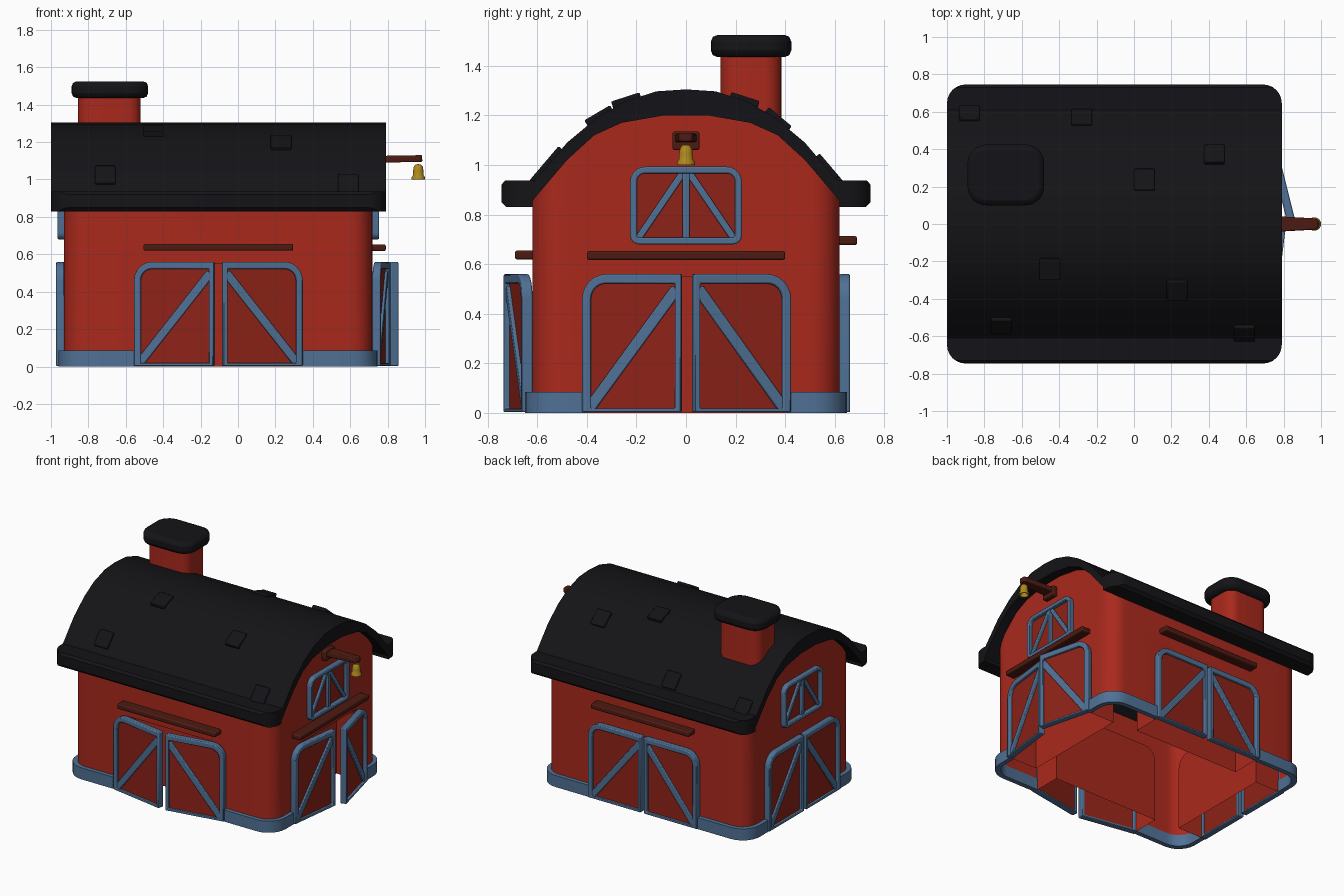
import bpy, bmesh, math
from mathutils import Matrix, Vector

if "Cube" in bpy.data.objects:
    bpy.data.objects.remove(bpy.data.objects["Cube"])

T = Matrix.Translation
R = lambda deg, ax: Matrix.Rotation(math.radians(deg), 4, ax)


def mat(name, c):
    m = bpy.data.materials.new(name)
    m.diffuse_color = (*c, 1)
    m.use_nodes = True
    m.node_tree.nodes["Principled BSDF"].inputs["Base Color"].default_value = m.diffuse_color
    return m


RED = mat("red_wood", (0.40, 0.022, 0.012))
PANEL = mat("door_red", (0.27, 0.016, 0.009))
BLUE = mat("blue_trim", (0.08, 0.165, 0.30))
BLACK = mat("black_roof", (0.007, 0.007, 0.009))
BROWN = mat("brown_wood", (0.075, 0.011, 0.006))
GOLD = mat("brass", (0.42, 0.25, 0.012))


def finish(name, bm, M, m, bevel=0):
    bm.transform(M)
    bmesh.ops.recalc_face_normals(bm, faces=bm.faces)
    me = bpy.data.meshes.new(name)
    bm.to_mesh(me)
    bm.free()
    me.materials.append(m)
    ob = bpy.data.objects.new(name, me)
    bpy.context.collection.objects.link(ob)
    if bevel:
        b = ob.modifiers.new("bevel", 'BEVEL')
        b.width, b.segments = bevel, 2
    return ob


def prism(name, pts, d0, d1, M, m, hole=None, bevel=0):
    """Extrude a 2D outline from d0 to d1, optionally with a matching hole."""
    bm = bmesh.new()
    n = len(pts)
    ring = lambda ps, d: [bm.verts.new((p[0], p[1], d)) for p in ps]
    a, b = ring(pts, d0), ring(pts, d1)
    loops = [(a, b)]
    if hole:
        c, e = ring(hole, d0), ring(hole, d1)
        loops += [(c, e), (a, c), (b, e)]
    else:
        bm.faces.new(a)
        bm.faces.new(b)
    for p, q in loops:
        for i in range(n):
            j = (i + 1) % n
            bm.faces.new((p[i], p[j], q[j], q[i]))
    return finish(name, bm, M, m, bevel)


def rrect(x0, y0, x1, y1, radii, n=6):
    """Rectangle with a radius per corner: bottom left, bottom right, top right, top left."""
    out = []
    for i, (x, y, sx, sy) in enumerate([(x0, y0, 1, 1), (x1, y0, -1, 1), (x1, y1, -1, -1), (x0, y1, 1, -1)]):
        r = radii[i]
        if not r:
            out.append((x, y))
            continue
        for k in range(n + 1):
            a = math.pi + i * math.pi / 2 + k / n * math.pi / 2
            out.append((x + sx * r + r * math.cos(a), y + sy * r + r * math.sin(a)))
    return out


def strip(p, q, w):
    p, q = Vector(p), Vector(q)
    d = (q - p).normalized() * w / 2
    o = Vector((-d.y, d.x))
    return [p + o, q + o, q - o, p - o]


def boolean(ob, tool, op):
    md = ob.modifiers.new("bool", 'BOOLEAN')
    md.operation, md.object, md.solver = op, tool, 'EXACT'
    bpy.context.view_layer.objects.active = ob
    bpy.ops.object.modifier_apply(modifier=md.name)


def remove(ob):
    bpy.data.objects.remove(ob, do_unlink=True)


CX = -0.105
ALONG_X = Matrix(((0, 0, 1, 0), (1, 0, 0, 0), (0, 1, 0, 0), (0, 0, 0, 1)))  # outline in y/z, depth in x


def wall_frame(angle, out):
    """Local axes: along the wall, up, outward."""
    return T((CX, 0, 0)) @ R(angle, 'Z') @ T((0, -out, 0)) @ R(90, 'X')


# Name, turn, distance, half door width, opening of the two leaves
SIDES = [("front", 0, 0.62, 0.445, 10, 10), ("right", 90, 0.825, 0.415, 7, 14),
         ("back", 180, 0.62, 0.445, 0, 0), ("left", 270, 0.825, 0.415, 0, 0)]
H = 0.56

# Walls: rounded footprint trimmed by the gable curve
I = Matrix()
walls = prism("walls", rrect(-0.93, -0.62, 0.72, 0.62, [0.12] * 4), 0, 1.6, I, RED)
half = [(0.72, 0.78), (0.62, 0.87), (0.48, 1.035), (0.37, 1.135), (0.26, 1.185), (0.09, 1.215)]
gable = [(-0.72, -0.4), (0.72, -0.4)] + half + [(-y, z) for y, z in reversed(half)]
tool = prism("gable_cutter", gable, -2, 2, ALONG_X, RED)
boolean(walls, tool, 'INTERSECT')
remove(tool)

# Base trim
trim = prism("base_trim", rrect(-0.96, -0.65, 0.747, 0.65, [0.14] * 4), 0, 0.085, I, BLUE,
             hole=rrect(-0.925, -0.615, 0.715, 0.615, [0.12] * 4))

# Door alcoves
for name, ang, out, hw, *_ in SIDES:
    tool = prism("alcove_cutter", rrect(-hw + 0.012, -0.2, hw - 0.012, H - 0.012, [0, 0, 0.09, 0.09]),
                 -0.2, 0.2, wall_frame(ang, out), RED)
    boolean(walls, tool, 'DIFFERENCE')
    boolean(trim, tool, 'DIFFERENCE')
    remove(tool)

# Open the walls at the bottom and under the roof
bm = bmesh.new()
bm.from_mesh(walls.data)
bm.normal_update()
kill = [f for f in bm.faces if (f.normal.z < -0.9 and f.calc_center_median().z < 0.01)
        or (f.normal.z > 0.2 and f.calc_center_median().z > 0.75)]
bmesh.ops.delete(bm, geom=kill, context='FACES')
bm.to_mesh(walls.data)
bm.free()

# Roof
outer = [(0.61, 0.937), (0.48, 1.09), (0.36, 1.19), (0.25, 1.255), (0.12, 1.297), (0, 1.305)]
eave = [(0.62, 0.83), (0.725, 0.83), (0.745, 0.85), (0.745, 0.92), (0.73, 0.937)]
inner = [(0.09, 1.20), (0.26, 1.17), (0.37, 1.12), (0.48, 1.02), (0.62, 0.855)]
side = inner + eave + outer
roof = prism("roof", side + [(-y, z) for y, z in reversed(side[:-1])], -1.2, 1.2, ALONG_X, BLACK)
tool = prism("roof_cutter", rrect(-1.0, -0.746, 0.79, 0.746, [0.1] * 4), 0, 2, I, BLACK)
boolean(roof, tool, 'INTERSECT')
remove(tool)

# Loose shingles
for x, y in [(-0.88, 0.59), (-0.28, 0.565), (0.43, 0.37), (0.055, 0.235),
             (-0.45, -0.24), (0.23, -0.35), (-0.71, -0.54), (0.59, -0.58)]:
    for (ya, za), (yb, zb) in zip(outer, outer[1:]):
        if yb <= abs(y) <= ya:
            s = (zb - za) / (yb - ya)
            z = za + s * (abs(y) - ya)
            tilt = math.degrees(math.atan(s)) * (1 if y > 0 else -1)
            prism("shingle", rrect(-0.055, -0.06, 0.055, 0.06, [0] * 4), -0.02, 0.017,
                  T((x, y, z)) @ R(tilt, 'X'), BLACK, bevel=0.006)

# Chimney
prism("chimney", rrect(-0.855, 0.14, -0.52, 0.385, [0.07] * 4), 1.1, 1.45, I, RED)
prism("chimney_cap", rrect(-0.89, 0.10, -0.48, 0.425, [0.1] * 4), 1.435, 1.525, I, BLACK, bevel=0.028)

# Doors
for name, ang, out, hw, *opening in SIDES:
    F = wall_frame(ang, out)
    w = hw - 0.012
    for s, op, tag in [(-1, opening[0], "a"), (1, opening[1], "b")]:
        M = F @ T((s * hw, 0, 0)) @ Matrix.Diagonal((-s, 1, 1, 1)) @ R(-op, 'Y')
        label = f"{name}_door_{tag}"
        prism(label + "_frame", rrect(0, 0.003, w, H, [0, 0, 0, 0.1]), -0.002, 0.042, M, BLUE,
              hole=rrect(0.035, 0.018, w - 0.025, H - 0.038, [0, 0, 0, 0.063]), bevel=0.006)
        prism(label + "_panel", rrect(0.01, 0.01, w - 0.01, H - 0.01, [0, 0, 0, 0.09]), 0.005, 0.022, M, PANEL)
        prism(label + "_brace", strip((0.03, 0.02), (w - 0.02, H - 0.06), 0.045), 0.008, 0.036, M, BLUE,
              bevel=0.005)

# Planks above the doors
for name, ang, out, z in [("front", 0, 0.62, 0.637), ("right", 90, 0.825, 0.635), ("back", 180, 0.62, 0.695)]:
    c = 0.105 * 0 if name != "back" else 0.0
    prism(name + "_plank", rrect(c - 0.4, z - 0.018, c + 0.4, z + 0.018, [0] * 4), -0.02, 0.07,
          wall_frame(ang, out), BROWN, bevel=0.008)

# Loft windows on both gables
for name, ang in [("right", 90), ("left", 270)]:
    F = wall_frame(ang, 0.825)
    prism(name + "_window_frame", rrect(-0.225, 0.68, 0.225, 0.993, [0.035, 0.035, 0.06, 0.06]), -0.01, 0.034, F,
          BLUE, hole=rrect(-0.198, 0.707, 0.198, 0.966, [0.008, 0.008, 0.033, 0.033]), bevel=0.006)
    prism(name + "_window_panel", rrect(-0.21, 0.69, 0.21, 0.98, [0, 0, 0.05, 0.05]), -0.01, 0.006, F, PANEL)
    prism(name + "_window_post", strip((0, 0.69), (0, 0.98), 0.03), -0.01, 0.026, F, BLUE, bevel=0.005)
    for s in (-1, 1):
        prism(name + "_window_brace", strip((s * 0.195, 0.70), (s * 0.015, 0.965), 0.028), -0.01, 0.022, F,
              BLUE, bevel=0.005)

# Bell beam with its wall bracket
F = wall_frame(90, 0.825)
prism("beam_bracket", rrect(-0.055, 1.06, 0.055, 1.135, [0.008] * 4, 2), -0.02, 0.035, F, BROWN, bevel=0.006)
beam = [(0.70, -0.045), (0.97, -0.03), (0.985, -0.02), (0.985, 0.02), (0.97, 0.03), (0.70, 0.045)]
prism("bell_beam", beam, -0.018, 0.018, T((0, 0, 1.105)) @ R(-1.0, 'Y') @ T((0, 0, -0.01)), BROWN, bevel=0.006)

# Bell
bm = bmesh.new()
prof = [(0, 1.082), (0.014, 1.08), (0.024, 1.068), (0.028, 1.045), (0.029, 1.022), (0.036, 1.012),
        (0.036, 1.0), (0.028, 1.0), (0.022, 1.04), (0, 1.06)]
vs = [bm.verts.new((r, 0, z)) for r, z in prof]
es = [bm.edges.new(p) for p in zip(vs, vs[1:])]
bmesh.ops.spin(bm, geom=vs + es, cent=(0, 0, 0), axis=(0, 0, 1), angle=2 * math.pi, steps=20)
bmesh.ops.remove_doubles(bm, verts=bm.verts, dist=0.0005)
finish("bell", bm, T((0.964, 0, 0)), GOLD)
bpy.context.view_layer.update()

# Smooth shading with crisp edges
for ob in bpy.context.scene.objects:
    ob.select_set(True)
bpy.context.view_layer.objects.active = walls
bpy.ops.object.shade_smooth_by_angle(angle=math.radians(35))
